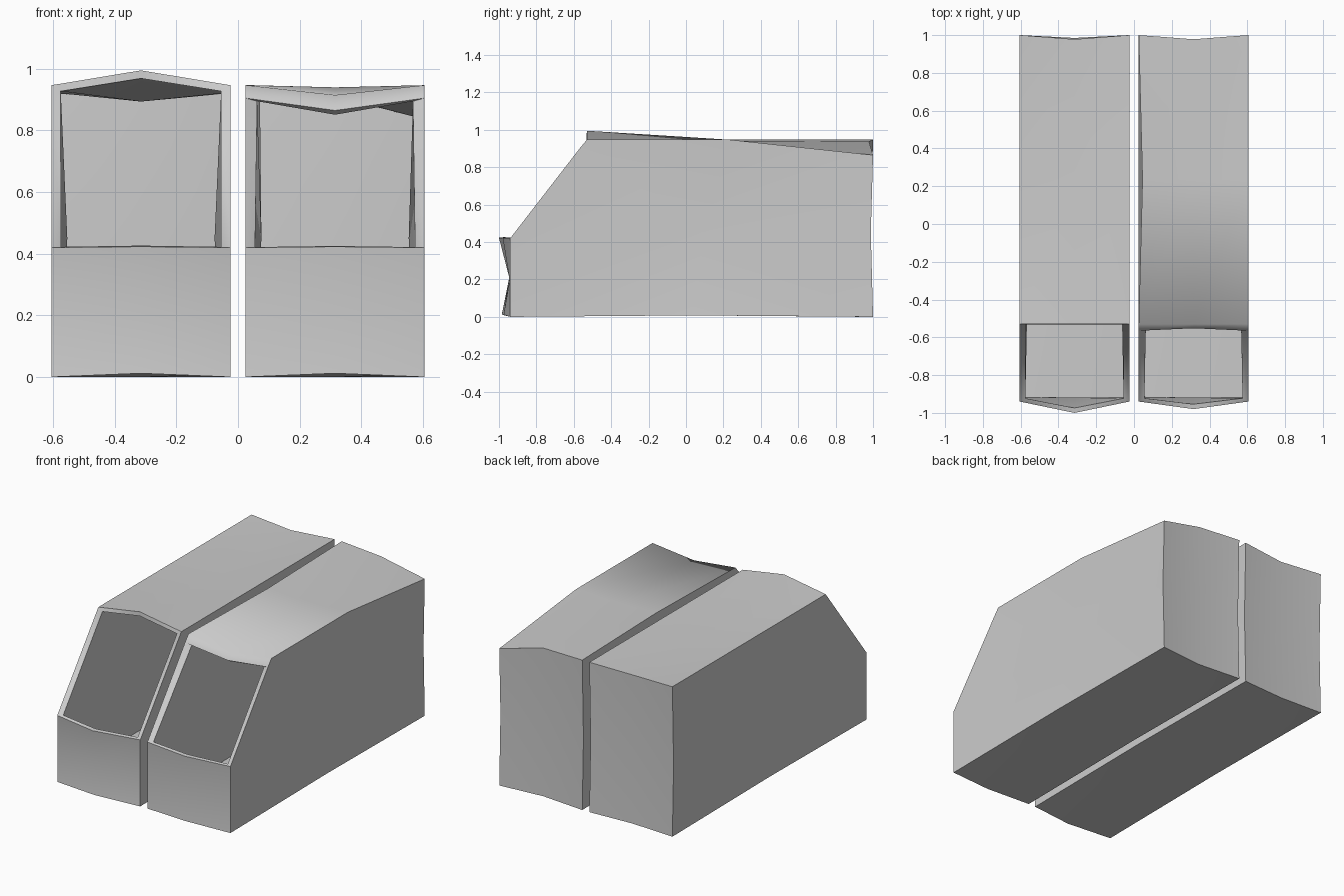
import bpy, bmesh, math

if "Cube" in bpy.data.objects:
    bpy.data.objects.remove(bpy.data.objects["Cube"], do_unlink=True)

# One plain grey card colour
grey = bpy.data.materials.new("grey_card")
grey.use_nodes = True
GREY = (0.6, 0.6, 0.6, 1)
grey.diffuse_color = GREY
grey.node_tree.nodes["Principled BSDF"].inputs["Base Color"].default_value = GREY

# Side profile (y, z): up the front, then from the opening over top, back and floor
FRONT = [(-0.94, 0), (-0.94, 0.21), (-0.94, 0.42)]
LIP = (-0.565, 0.905)
REST = [(-0.53, 0.947), (0.235, 0.947), (1, 0.947), (0.988, 0.45), (1, 0), (0.03, 0.008)]


def make_box(name, x0, x1, mid, lip_mid=None, tweaks=()):
    """Open card box: three profile columns joined into strips, with fanned side walls."""
    side = FRONT + ([LIP] if lip_mid else []) + REST
    middle = mid[:3] + ([lip_mid] if lip_mid else []) + mid[3:]
    bm = bmesh.new()
    columns = [[bm.verts.new((x, y, z)) for y, z in pts]
               for x, pts in ((x0, side), ((x0 + x1) / 2, middle), (x1, side))]
    count = len(side)
    # front, top, back and floor, leaving the sloping opening free
    for a, b in zip(columns, columns[1:]):
        for i in range(count):
            if i != 2:
                j = (i + 1) % count
                bm.faces.new((a[i], a[j], b[j], b[i]))
    # side walls bow slightly inwards at their centre
    for column, x in ((columns[0], x0 + 0.025), (columns[2], x1 - 0.025)):
        centre = bm.verts.new((x, 0.1, 0.45))
        for i in range(count):
            bm.faces.new((column[i], column[(i + 1) % count], centre))
    # individual sagging corners, counted from the end of the profile
    for col, index, move in tweaks:
        v = columns[col][index]
        v.co.x += move[0]
        v.co.z += move[1]
    bmesh.ops.recalc_face_normals(bm, faces=bm.faces)
    # the floor must face down so that thickness grows inwards
    bm.faces.ensure_lookup_table()
    floor = min(bm.faces, key=lambda f: f.calc_center_median().z)
    if floor.normal.z > 0:
        bmesh.ops.reverse_faces(bm, faces=bm.faces)

    mesh = bpy.data.meshes.new(name)
    bm.to_mesh(mesh)
    bm.free()
    mesh.materials.append(grey)
    obj = bpy.data.objects.new(name, mesh)
    bpy.context.collection.objects.link(obj)
    wall = obj.modifiers.new("wall", "SOLIDIFY")
    wall.thickness = 0.026
    wall.offset = -1
    wall.use_even_offset = True
    bpy.ops.object.select_all(action="DESELECT")
    obj.select_set(True)
    bpy.context.view_layer.objects.active = obj
    bpy.ops.object.modifier_apply(modifier="wall")
    bpy.ops.object.shade_smooth_by_angle(angle=math.radians(58))


# Box with a raised front ridge
make_box("right_file_box", -0.605, -0.025,
         [(-0.985, 0.012), (-0.945, 0.21), (-1, 0.423),
          (-0.53, 0.995), (0.235, 0.92), (0.978, 0.935), (0.97, 0.45), (0.985, 0), (0.03, 0.02)])

# Box with a folded front lip and a sagging back corner
make_box("left_file_box", 0.025, 0.605,
         [(-0.975, 0.012), (-0.945, 0.21), (-0.98, 0.423),
          (-0.53, 0.915), (0.235, 0.94), (0.978, 0.938), (0.97, 0.45), (0.975, 0), (0.03, 0.02)],
         lip_mid=(-0.552, 0.865),
         tweaks=[(2, -4, (0, -0.082)), (0, -5, (0.02, 0))])
